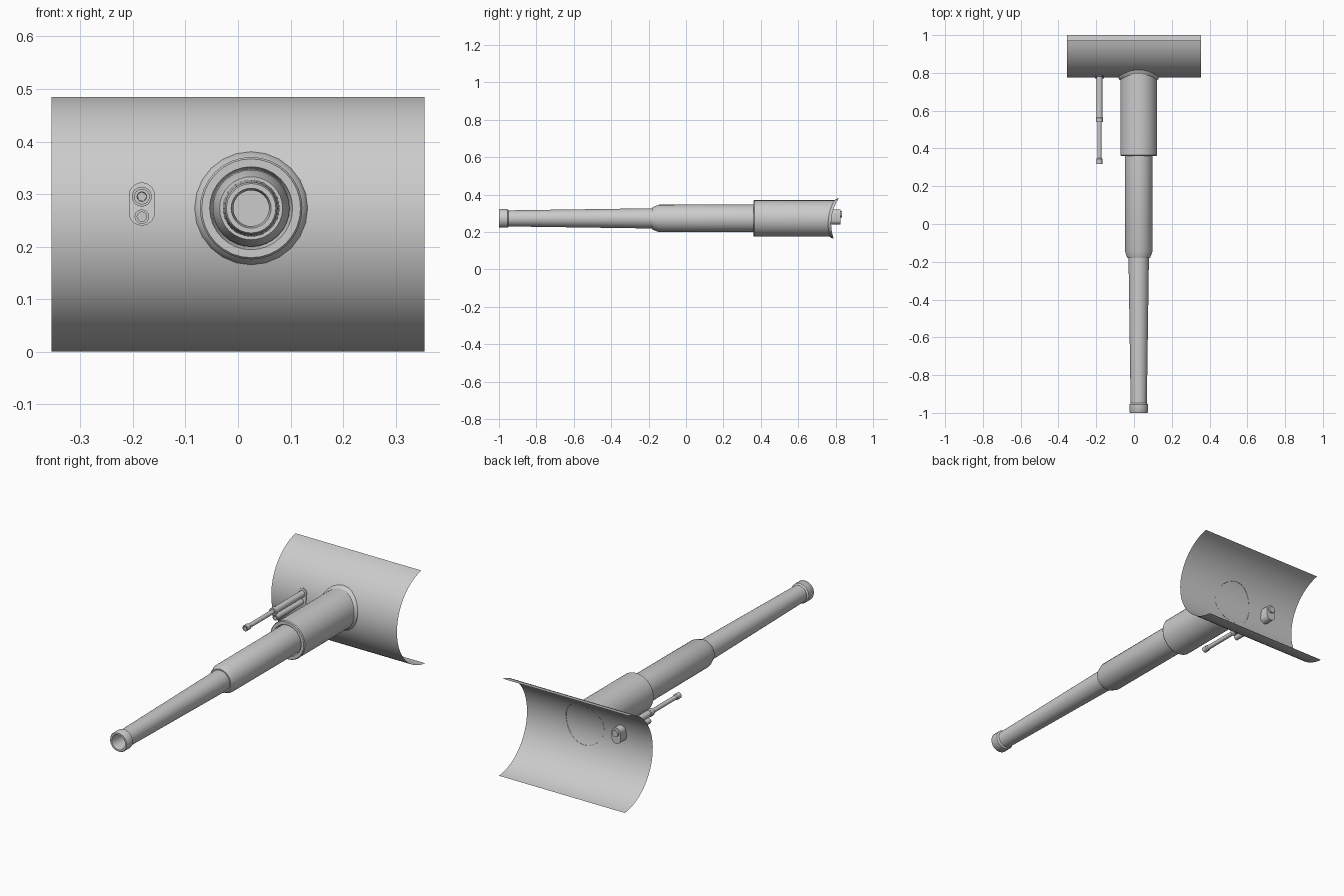
import bpy, bmesh, math

if "Cube" in bpy.data.objects:
    bpy.data.objects.remove(bpy.data.objects["Cube"])

SHIELD_Y, SHIELD_Z, SHIELD_R = 1.02, 0.245, 0.245
GUN_X, GUN_Z = 0.025, 0.273
MG_X, MG_Z, FEED_Z = -0.183, 0.295, 0.257

steel = bpy.data.materials.new("grey steel")
steel.diffuse_color = (0.6, 0.6, 0.6, 1)
steel.use_nodes = True
steel.node_tree.nodes["Principled BSDF"].inputs["Base Color"].default_value = steel.diffuse_color


def shield_y(z):
    """Depth of the curved shield at height z."""
    return SHIELD_Y - math.sqrt(max(0, SHIELD_R ** 2 - (z - SHIELD_Z) ** 2))


def finish(name, bm, fix_normals=True):
    if fix_normals:
        bmesh.ops.recalc_face_normals(bm, faces=bm.faces)
    mesh = bpy.data.meshes.new(name)
    bm.to_mesh(mesh)
    bm.free()
    mesh.materials.append(steel)
    ob = bpy.data.objects.new(name, mesh)
    bpy.context.collection.objects.link(ob)
    bpy.ops.object.select_all(action='DESELECT')
    ob.select_set(True)
    bpy.context.view_layer.objects.active = ob
    bpy.ops.object.shade_smooth_by_angle(angle=math.radians(32))
    return ob


def lathe(name, x, z, profile, sides, cap_start=False, cap_end=False, fit=0):
    """Turn (y, radius) pairs round a y axis; the last `fit` rings follow the
    shield, with their y taken as an offset from its surface."""
    bm = bmesh.new()
    rings = []
    for n, (y, r) in enumerate(profile):
        ring = []
        for i in range(sides):
            a = math.tau * i / sides
            vz = z + r * math.sin(a)
            vy = y + shield_y(vz) if n >= len(profile) - fit else y
            ring.append(bm.verts.new((x + r * math.cos(a), vy, vz)))
        rings.append(ring)
    for a, b in zip(rings, rings[1:]):
        for i in range(sides):
            j = (i + 1) % sides
            bm.faces.new((a[i], a[j], b[j], b[i]))
    if cap_start:
        bm.faces.new(rings[0])
    if cap_end:
        bm.faces.new(rings[-1])
    return finish(name, bm)


# Curved shield: an open sheet, slightly less than a half cylinder
bm = bmesh.new()
start, end, steps = math.radians(101.5), math.radians(265.5), 32
pairs = []
for i in range(steps + 1):
    a = start + (end - start) * i / steps
    y, z = SHIELD_Y + SHIELD_R * math.cos(a), SHIELD_Z + SHIELD_R * math.sin(a)
    pairs.append([bm.verts.new((x, y, z)) for x in (-0.355, 0.355)])
for p, q in zip(pairs, pairs[1:]):
    bm.faces.new((p[0], q[0], q[1], p[1]))
finish("curved_shield", bm, False)

# Main gun: muzzle with bore, tapered tube and thicker jacket
lathe("gun_barrel", GUN_X, GUN_Z, [
    (-0.88, 0.034), (-0.985, 0.034), (-1.0, 0.038), (-1.0, 0.047),
    (-0.995, 0.050), (-0.955, 0.050), (-0.948, 0.043), (-0.18, 0.054),
    (-0.18, 0.060), (-0.145, 0.073), (0.38, 0.074)], 32, cap_start=True)

# Sleeve whose rear end is shaped to the shield, with a weld bead round it
lathe("gun_sleeve", GUN_X, GUN_Z, [
    (0.38, 0.073), (0.36, 0.079), (0.36, 0.094), (0.365, 0.0975),
    (-0.004, 0.0975)], 32, fit=1)
lathe("weld_bead", GUN_X, GUN_Z, [
    (-0.016, 0.097), (-0.010, 0.104), (0.001, 0.108)], 24, fit=3)

# Secondary gun: muzzle, thin barrel, thick casing
lathe("small_gun_barrel", MG_X, MG_Z, [
    (0.36, 0.008), (0.318, 0.009), (0.318, 0.015), (0.345, 0.015),
    (0.35, 0.011), (0.54, 0.011), (0.54, 0.019), (0.562, 0.019),
    (0.565, 0.0165), (0.835, 0.0165)], 16, cap_start=True, cap_end=True)

# Short sight tube beneath the secondary gun
lathe("sight_tube", MG_X, FEED_Z, [
    (0.58, 0.009), (0.56, 0.009), (0.56, 0.014), (0.82, 0.014)],
    12, cap_start=True, cap_end=True)

# Capsule-shaped collar that holds both tubes through the shield
bm = bmesh.new()
outline = []
for i in range(24):
    a = math.tau * (i + 0.5) / 24
    cz = 0.297 if math.sin(a) > 0 else 0.265
    outline.append((MG_X + 0.025 * math.cos(a), cz + 0.025 * math.sin(a)))
front = [bm.verts.new((x, shield_y(z) - 0.004, z)) for x, z in outline]
back = [bm.verts.new((x, 0.825, z)) for x, z in outline]
bm.faces.new(front)
bm.faces.new(back)
for i in range(24):
    j = (i + 1) % 24
    bm.faces.new((front[i], front[j], back[j], back[i]))
finish("tube_collar", bm)
